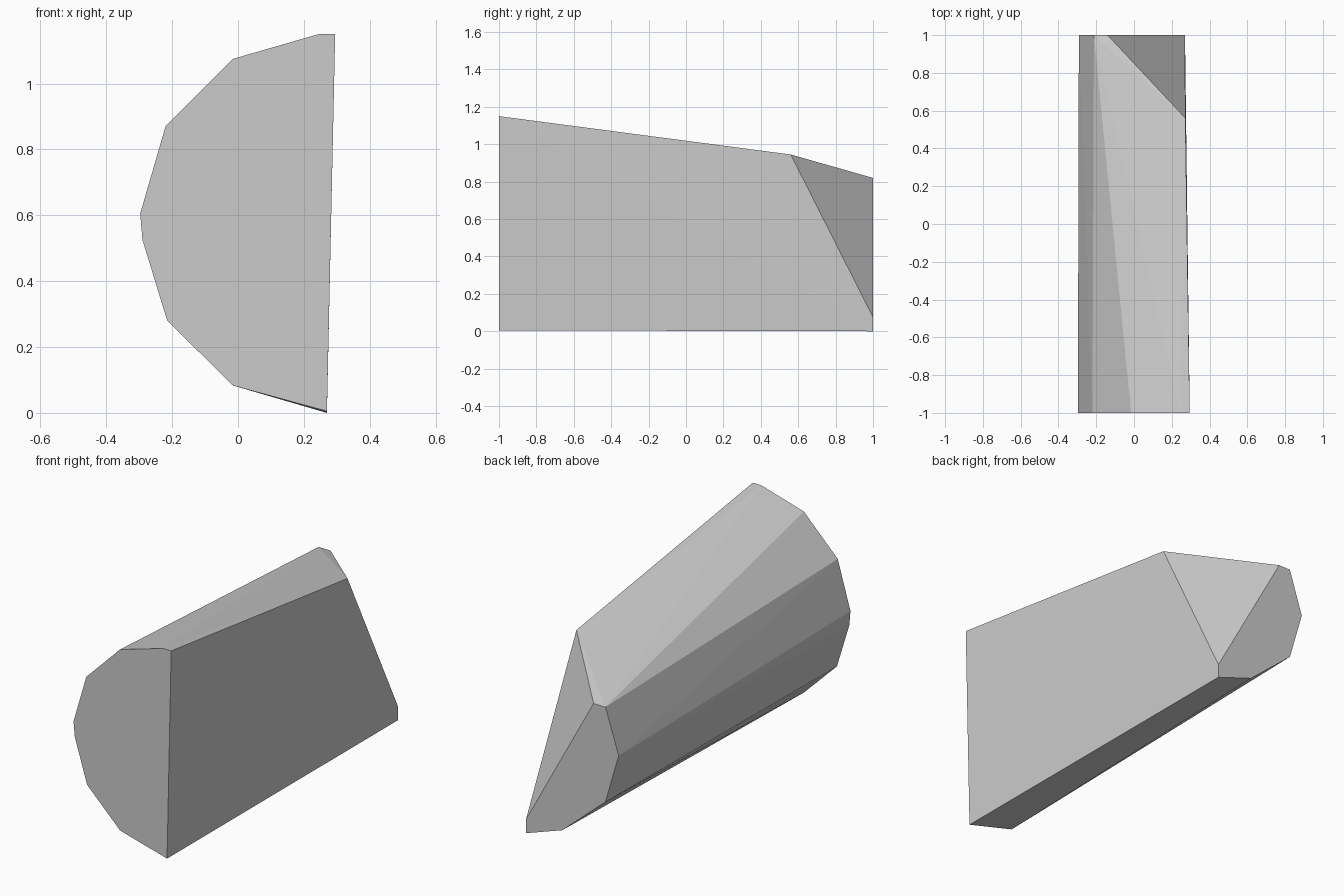
import bpy
import bmesh

if "Cube" in bpy.data.objects:
    bpy.data.objects.remove(bpy.data.objects["Cube"])

# Single flat grey
grey = bpy.data.materials.new("plain grey")
grey.diffuse_color = (0.6, 0.6, 0.6, 1.0)
grey.use_nodes = True
grey.node_tree.nodes["Principled BSDF"].inputs["Base Color"].default_value = grey.diffuse_color

# Half-round end outlines as (x, z)
front_outline = [(0.295, 1.15), (0.245, 1.15), (-0.015, 1.075), (-0.22, 0.87),
                 (-0.297, 0.605), (-0.29, 0.525), (-0.215, 0.28),
                 (-0.015, 0.083), (0.27, 0.005)]
back_outline = [(0.27, 0.0), (0.27, 0.075), (-0.14, 0.82), (-0.212, 0.82),
                (-0.292, 0.575), (-0.212, 0.30), (0.05, 0.075)]

# Corner where the sloping top, flat side and rear chamfer meet
chamfer_corner = (0.272, 0.56, 0.945)

# Skin the two ends and the corner into one convex faceted block
bm = bmesh.new()
for y, outline in ((-1.0, front_outline), (1.0, back_outline)):
    for x, z in outline:
        bm.verts.new((x, y, z))
bm.verts.new(chamfer_corner)
bmesh.ops.convex_hull(bm, input=bm.verts)
bmesh.ops.dissolve_limit(bm, angle_limit=0.002, verts=bm.verts, edges=bm.edges)
bmesh.ops.recalc_face_normals(bm, faces=bm.faces)

mesh = bpy.data.meshes.new("faceted_block")
bm.to_mesh(mesh)
bm.free()
mesh.materials.append(grey)
block = bpy.data.objects.new("faceted_block", mesh)
bpy.context.collection.objects.link(block)
